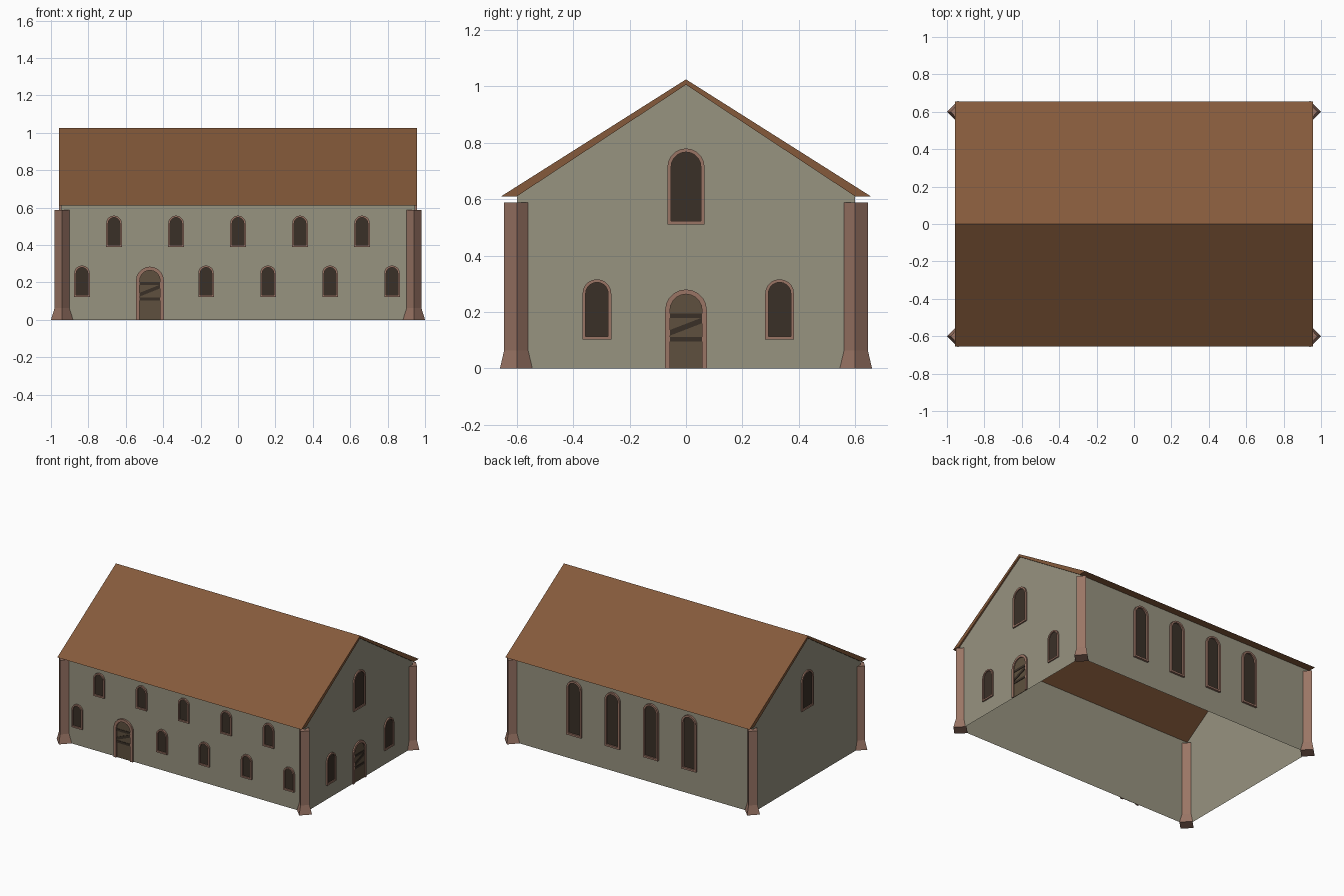
import bpy, bmesh, math

if "Cube" in bpy.data.objects:
    bpy.data.objects.remove(bpy.data.objects["Cube"])

WX, WY, EAVE, APEX = 0.946, 0.60, 0.61, 1.006


def material(name, hexcode):
    m = bpy.data.materials.new(name)
    rgb = [int(hexcode[i:i + 2], 16) / 255 for i in (0, 2, 4)]
    m.diffuse_color = [((c + 0.055) / 1.055) ** 2.4 for c in rgb] + [1]
    m.use_nodes = True
    m.node_tree.nodes["Principled BSDF"].inputs["Base Color"].default_value = m.diffuse_color
    return m


WALL = material("grey_plaster", "979380")
ROOF = material("brown_tile", "855A3B")
STONE = material("pink_stone", "9A7565")
DARK = material("dark_glass", "3A3027")
DOOR = material("door_wood", "5E503E")


def make(name, verts, faces, mat):
    bm = bmesh.new()
    vs = [bm.verts.new(v) for v in verts]
    for f in faces:
        bm.faces.new([vs[i] for i in f])
    bmesh.ops.recalc_face_normals(bm, faces=bm.faces[:])
    me = bpy.data.meshes.new(name)
    bm.to_mesh(me)
    bm.free()
    me.materials.append(mat)
    ob = bpy.data.objects.new(name, me)
    bpy.context.collection.objects.link(ob)
    return ob


def sides(n, a=0, b=None):
    """Quads joining two closed loops of n vertices."""
    b = a + n if b is None else b
    return [(a + i, a + (i + 1) % n, b + (i + 1) % n, b + i) for i in range(n)]


# Wall-local (u across, v up, d outwards) to world
SIDE = {
    "front": lambda u, v, d: (u, -WY - d, v),
    "back": lambda u, v, d: (-u, WY + d, v),
    "right": lambda u, v, d: (WX + d, u, v),
    "left": lambda u, v, d: (-WX - d, -u, v),
}


def plate(name, side, pts, d0, d1, mat):
    n = len(pts)
    verts = [SIDE[side](u, v, d) for d in (d0, d1) for u, v in pts]
    make(name, verts, sides(n) + [tuple(range(n)), tuple(range(n, 2 * n))], mat)


def arch(u, half, bottom, top, seg=10):
    """Round-headed outline, from bottom right over the arch to bottom left."""
    pts = [(u + half, bottom)]
    for i in range(seg + 1):
        a = math.pi * i / seg
        pts.append((u + half * math.cos(a), top - half + half * math.sin(a)))
    return pts + [(u - half, bottom)]


def frame(name, side, outer, inner, depth, closed):
    n = len(outer)
    verts = [SIDE[side](u, v, d) for d in (0.0005, depth)
             for loop in (outer, inner) for u, v in loop]
    faces = []
    for i in range(n if closed else n - 1):
        j = (i + 1) % n
        for a, b in ((0, n), (2 * n, 3 * n), (0, 2 * n), (n, 3 * n)):
            faces.append((a + i, a + j, b + j, b + i))
    if not closed:
        faces += [(i, n + i, 3 * n + i, 2 * n + i) for i in (0, n - 1)]
    make(name, verts, faces, STONE)


def window(side, u, half, bottom, top, rim, depth):
    inner = arch(u, half - rim, bottom + rim, top - rim)
    frame(side + "_window_frame", side, arch(u, half, bottom, top), inner, depth, True)
    plate(side + "_window_glass", side, inner, 0.0005, 0.003, DARK)


def door(side, u, half, top, rim, z0, depth):
    inner = arch(u, half - rim, 0, top - rim)
    frame(side + "_door_frame", side, arch(u, half, 0, top), inner, depth, False)
    plate(side + "_door_panel", side, inner, 0.0005, 0.003, DOOR)
    w = half - rim
    # two battens and a diagonal brace
    for a, b, t in ((z0, z0, 0.016), (z0 + 0.083, z0 + 0.083, 0.016),
                    (z0 + 0.02, z0 + 0.064, 0.02)):
        bar = [(u - w, a), (u + w, b), (u + w, b + t), (u - w, a + t)]
        plate(side + "_door_batten", side, bar, 0.003, 0.006, DARK)


# Wall shell, open below and under the roof
gable = [(-WY, 0), (WY, 0), (WY, EAVE), (0, APEX), (-WY, EAVE)]
make("walls", [(x, y, z) for x in (-WX, WX) for y, z in gable],
     [(0, 1, 2, 3, 4), (5, 6, 7, 8, 9), (1, 2, 7, 6), (0, 4, 9, 5)], WALL)

# Roof with thin tapering slopes
prof = [(-0.656, EAVE), (0, 1.025), (0.656, EAVE), (WY, EAVE), (0, APEX), (-WY, EAVE)]
make("roof", [(x, y, z) for x in (-0.956, 0.956) for y, z in prof],
     sides(6) + [(0, 1, 4, 5), (1, 2, 3, 4), (6, 7, 10, 11), (7, 8, 9, 10)], ROOF)

# Corner pillars, diamond section with a flared foot
for sx in (-1, 1):
    for sy in (-1, 1):
        verts = []
        for z, rx, ry in ((0, 0.059, 0.060), (0.064, 0.039, 0.045), (0.588, 0.039, 0.045)):
            verts += [(sx * 0.941 + rx * a, sy * 0.6 + ry * b, z)
                      for a, b in ((1, 0), (0, 1), (-1, 0), (0, -1))]
        make("corner_pillar", verts,
             sides(4) + sides(4, 4) + [(0, 1, 2, 3), (8, 9, 10, 11)], STONE)

# Front: two rows of windows and a door
for k in range(5):
    window("front", (k - 2) * 0.3315, 0.0415, 0.39, 0.557, 0.0105, 0.013)
for k in (0, 2, 3, 4, 5):
    window("front", -0.834 + k * 0.3315, 0.0415, 0.123, 0.29, 0.0105, 0.013)
door("front", -0.471, 0.0745, 0.284, 0.02, 0.104, 0.013)

# Back: four tall windows
for u in (-0.45, -0.15, 0.15, 0.45):
    window("back", u, 0.058, 0.17, 0.558, 0.013, 0.015)

# Gable ends
for side in ("right", "left"):
    window(side, 0, 0.066, 0.51, 0.78, 0.013, 0.01)
for u in (-0.316, 0.332):
    window("right", u, 0.051, 0.102, 0.316, 0.011, 0.01)
door("right", 0, 0.074, 0.28, 0.017, 0.096, 0.01)
